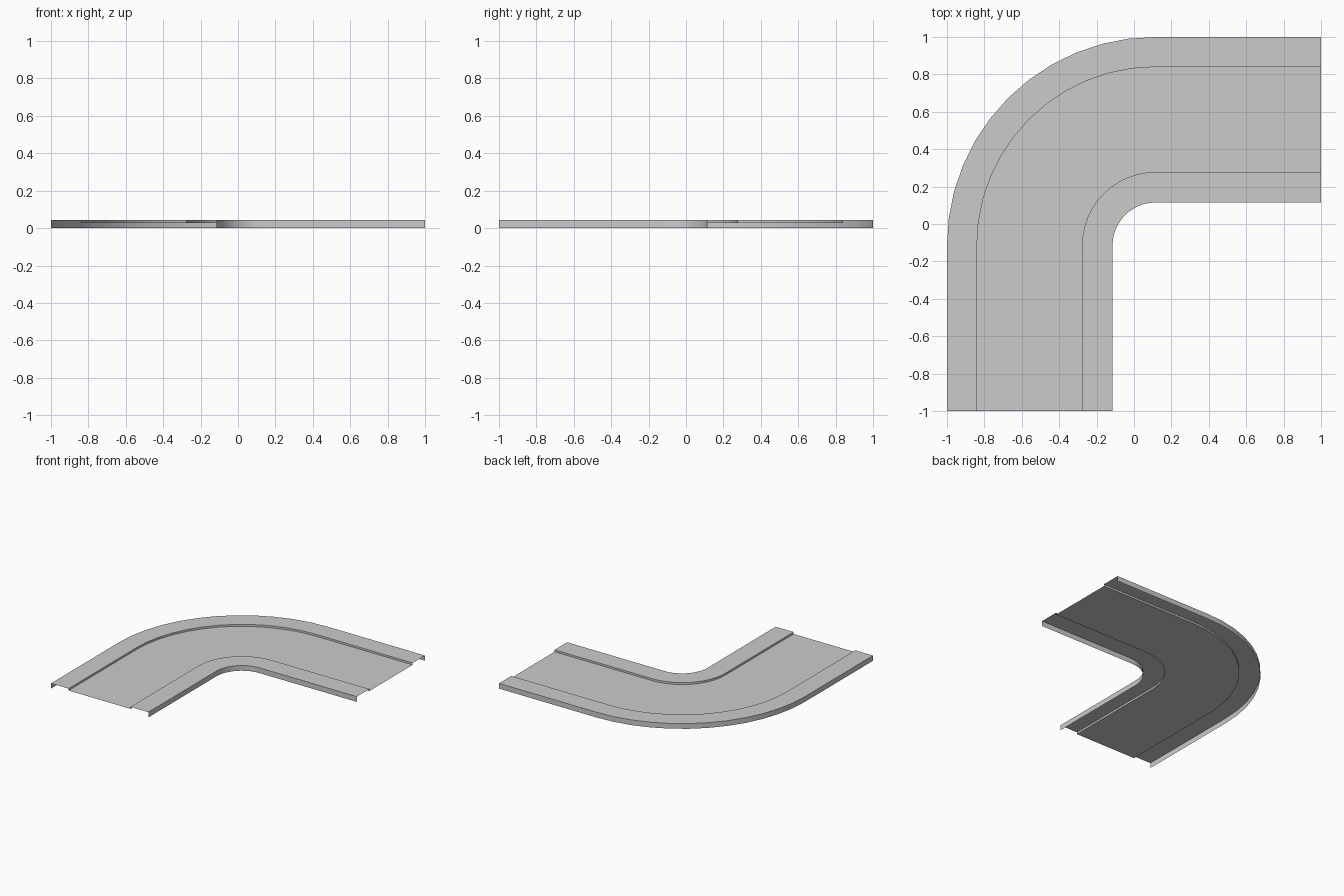
import bpy, bmesh, math

if "Cube" in bpy.data.objects:
    bpy.data.objects.remove(bpy.data.objects["Cube"])

C = 0.115            # bend centre is (C, -C)
TOP, ROAD = 0.043, 0.027
R_IN, R_OUT = 2 * C, 1 + C
K_IN, K_OUT = 0.278 + C, 0.84 + C
STEPS = 12


def station(r):
    """Path at distance r from the bend centre: straight, quarter bend, straight."""
    pts = [(C - r, -1)]
    for i in range(STEPS + 1):
        a = math.pi - i * math.pi / 2 / STEPS
        pts.append((C + r * math.cos(a), -C + r * math.sin(a)))
    return pts + [(1, r - C)]


def sweep(name, profile):
    """Sweep an open (radius, height) profile round the corner."""
    bm = bmesh.new()
    rows = [[bm.verts.new((x, y, z)) for x, y in station(r)] for r, z in profile]
    for a, b in zip(rows, rows[1:]):
        for i in range(len(a) - 1):
            bm.faces.new((a[i], a[i + 1], b[i + 1], b[i]))
    mesh = bpy.data.meshes.new(name)
    bm.to_mesh(mesh)
    bm.free()
    ob = bpy.data.objects.new(name, mesh)
    bpy.context.collection.objects.link(ob)
    bpy.ops.object.select_all(action='DESELECT')
    ob.select_set(True)
    bpy.context.view_layer.objects.active = ob
    bpy.ops.object.shade_smooth_by_angle(angle=math.radians(30))


# Pavement on the inside of the bend: outer wall, top, kerb face
sweep("inner_pavement", [(R_IN, 0), (R_IN, TOP), (K_IN, TOP), (K_IN, ROAD)])
# Sunken carriageway
sweep("road_surface", [(K_IN, ROAD), (K_OUT, ROAD)])
# Pavement on the outside of the bend
sweep("outer_pavement", [(K_OUT, ROAD), (K_OUT, TOP), (R_OUT, TOP), (R_OUT, 0)])
